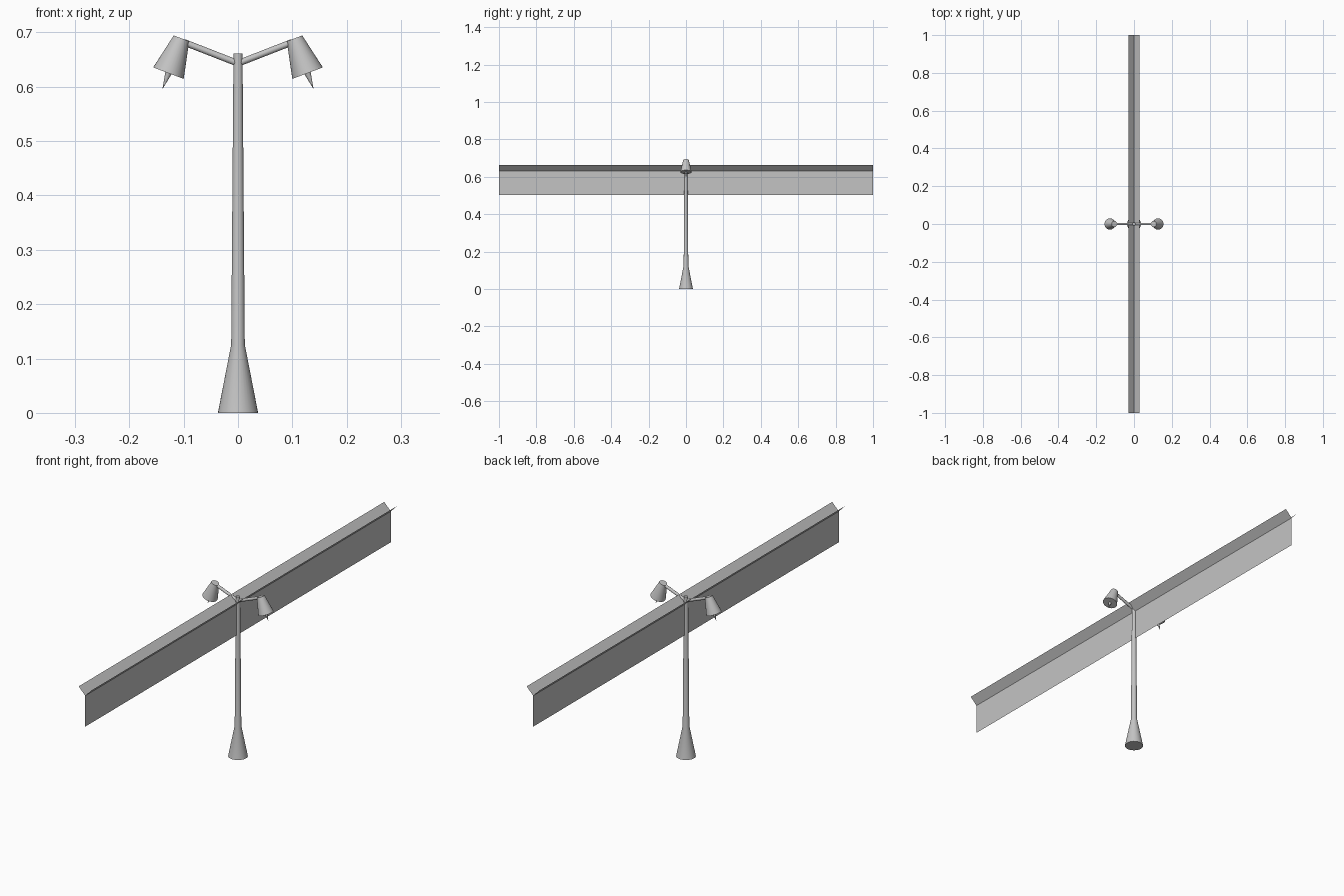
import bpy, bmesh, math
from mathutils import Vector

if "Cube" in bpy.data.objects:
    bpy.data.objects.remove(bpy.data.objects["Cube"])

grey = bpy.data.materials.new("light_grey")
grey.use_nodes = True
colour = (0.55, 0.55, 0.55, 1)
grey.diffuse_color = colour
grey.node_tree.nodes["Principled BSDF"].inputs["Base Color"].default_value = colour


def finish(name, bm, smooth=True):
    """Turn a bmesh into a grey object."""
    mesh = bpy.data.meshes.new(name)
    bm.to_mesh(mesh)
    bm.free()
    mesh.materials.append(grey)
    obj = bpy.data.objects.new(name, mesh)
    bpy.context.collection.objects.link(obj)
    if smooth:
        bpy.ops.object.select_all(action="DESELECT")
        obj.select_set(True)
        bpy.context.view_layer.objects.active = obj
        bpy.ops.object.shade_smooth_by_angle(angle=math.radians(30))
    return obj


def lathe(name, start, end, profile, sides=32):
    """Closed turned shape; profile is (radius, fraction from start to end)."""
    start, end = Vector(start), Vector(end)
    turn = (end - start).to_track_quat("Z", "Y")
    bm = bmesh.new()
    rings = []
    for radius, t in profile:
        centre = start.lerp(end, t)
        angles = [math.tau * i / sides for i in range(sides)]
        rings.append([bm.verts.new(centre + turn @ Vector(
            (radius * math.cos(a), radius * math.sin(a), 0))) for a in angles])
    for low, high in zip(rings, rings[1:]):
        for i in range(sides):
            j = (i + 1) % sides
            bm.faces.new((low[i], low[j], high[j], high[i]))
    bm.faces.new(rings[0][::-1])
    bm.faces.new(rings[-1])
    return finish(name, bm)


def sheet(name, low, high):
    """Thin sheet running the full length between two (x, z) edges."""
    bm = bmesh.new()
    corners = [(low, -1), (low, 1), (high, 1), (high, -1)]
    bm.faces.new([bm.verts.new((p[0], y, p[1])) for p, y in corners])
    return finish(name, bm, smooth=False)


# Post with flared foot
lathe("post", (0, 0, 0), (0, 0, 0.661),
      [(0.037, 0), (0.0125, 0.19), (0.0083, 1)])

# Long hanging panel with a V of two flanges on top
sheet("panel", (0, 0.503), (0, 0.631))

for side, label in ((1, "left"), (-1, "right")):
    sheet(label + "_flange", (0, 0.631), (side * 0.03, 0.662))

    # Arm, tilted shade and pointed bulb
    lathe(label + "_arm", (0, 0, 0.643), (side * 0.1, 0, 0.682),
          [(0.006, 0), (0.006, 1)], 16)
    bottom = Vector((side * 0.128, 0, 0.625))
    top = Vector((side * 0.104, 0, 0.689))
    lathe(label + "_shade", bottom, top, [(0.03, 0), (0.0152, 1)])
    tip = bottom + (bottom - top).normalized() * 0.03
    lathe(label + "_bulb", bottom, tip, [(0.006, 0), (0.0003, 1)], 16)
